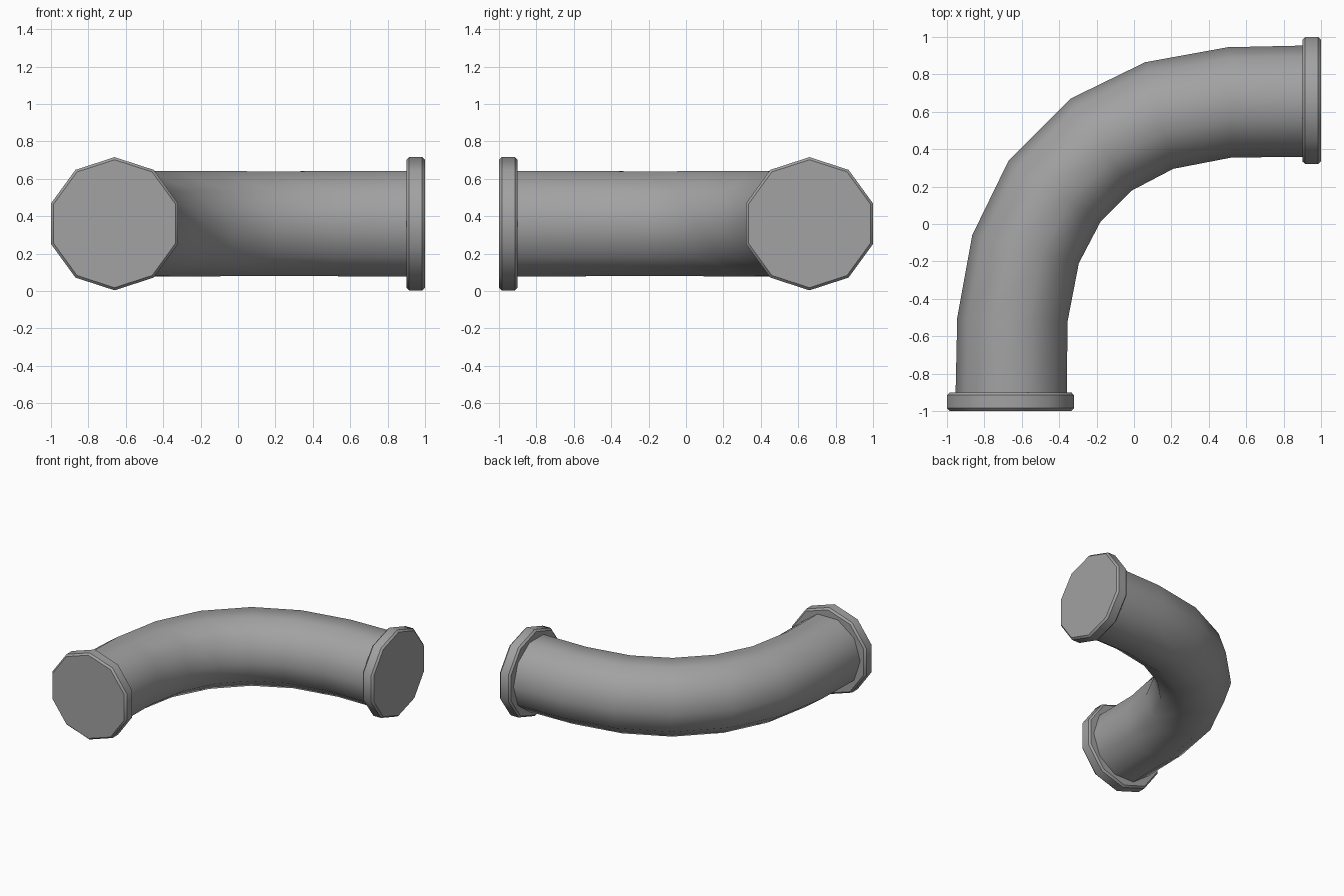
import bpy, bmesh, math
from mathutils import Vector

if "Cube" in bpy.data.objects:
    bpy.data.objects.remove(bpy.data.objects["Cube"], do_unlink=True)

SIDES = 10
MID_Z = 0.36
UP = Vector((0, 0, 1))

grey = bpy.data.materials.new("pipe grey")
grey.use_nodes = True
colour = (0.36, 0.36, 0.36, 1)
grey.diffuse_color = colour
grey.node_tree.nodes["Principled BSDF"].inputs["Base Color"].default_value = colour


def sweep(name, rings, turn):
    """Skin capped rings, each given as (centre, outward direction, radius)."""
    bm = bmesh.new()
    loops = []
    for centre, out, radius in rings:
        angles = [turn + math.tau * i / SIDES for i in range(SIDES)]
        loops.append([bm.verts.new(centre + radius * (math.cos(a) * out + math.sin(a) * UP))
                      for a in angles])
    for a, b in zip(loops, loops[1:]):
        for i in range(SIDES):
            j = (i + 1) % SIDES
            bm.faces.new((a[i], a[j], b[j], b[i]))
    bm.faces.new(loops[0])
    bm.faces.new(loops[-1])
    bmesh.ops.recalc_face_normals(bm, faces=bm.faces[:])
    mesh = bpy.data.meshes.new(name)
    bm.to_mesh(mesh)
    bm.free()
    mesh.materials.append(grey)
    obj = bpy.data.objects.new(name, mesh)
    bpy.context.collection.objects.link(obj)
    bpy.ops.object.select_all(action="DESELECT")
    obj.select_set(True)
    bpy.context.view_layer.objects.active = obj
    bpy.ops.object.shade_smooth_by_angle(angle=math.radians(40))


def flip(v):
    """Mirror across the diagonal plane of the elbow."""
    return Vector((-v.y, -v.x, v.z))


# Curved pipe: outer and inner wall points of one half, then the mirrored half
walls = [((-0.955, -0.95), (-0.36, -0.95)), ((-0.945, -0.50), (-0.355, -0.52)),
         ((-0.865, -0.06), (-0.295, -0.21)), ((-0.67, 0.34), (-0.18, 0.01))]
half = []
for outer, inner in walls:
    o, i = Vector((*outer, MID_Z)), Vector((*inner, MID_Z))
    half.append(((o + i) / 2, (o - i).normalized(), (o - i).length / 2))
other = [(flip(c), flip(d), r) for c, d, r in reversed(half)]
sweep("curved_pipe", half + other, 0)

# Flanges with chamfered rims
rim = [(-1.0, 0.342), (-0.985, 0.356), (-0.915, 0.356), (-0.90, 0.342)]
front = [(Vector((-0.66, y, MID_Z)), Vector((-1, 0, 0)), r) for y, r in rim]
sweep("front_flange", front, math.pi / 2)
sweep("left_flange", [(flip(c), flip(d), r) for c, d, r in front], math.pi / 2)
